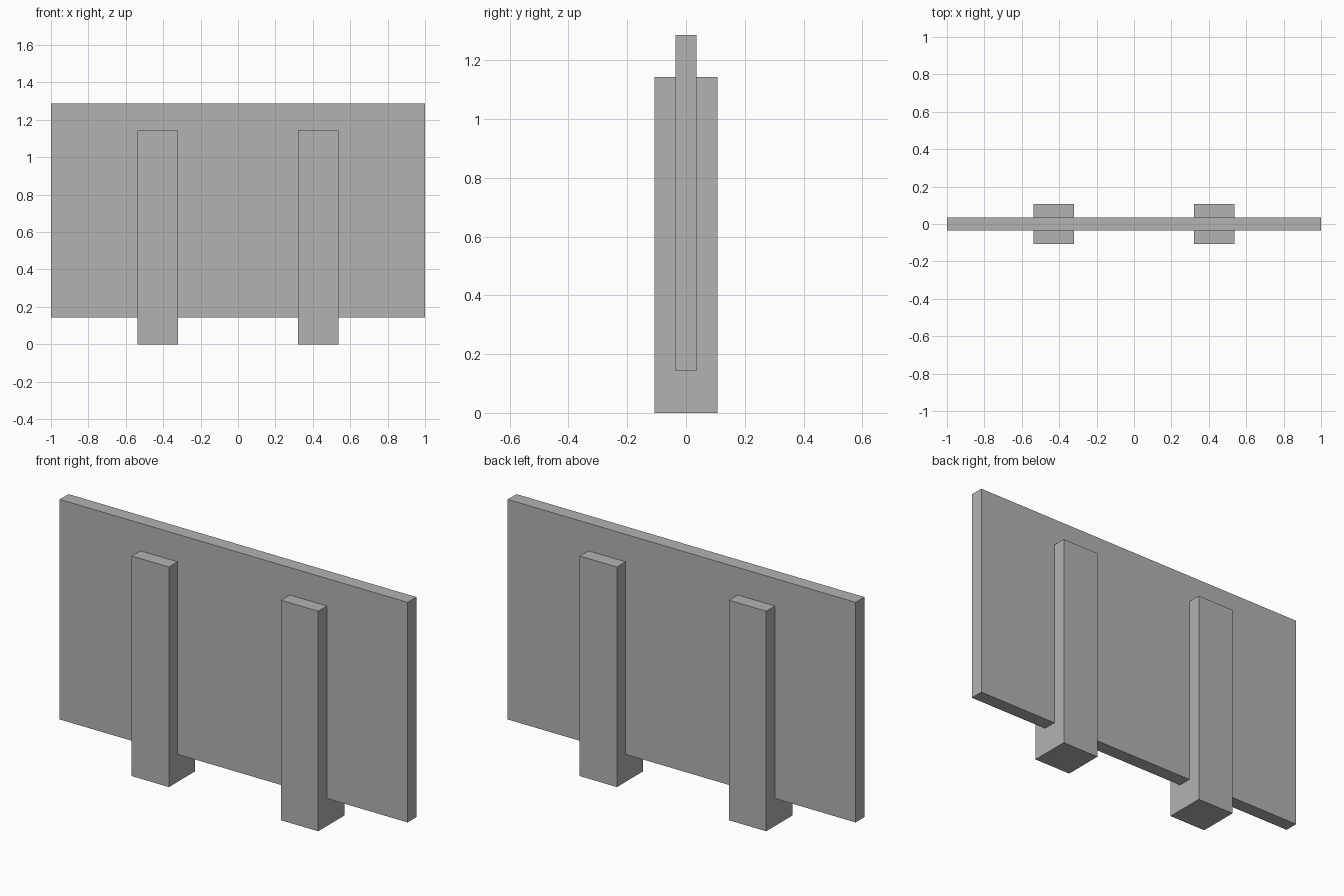
import bpy

if "Cube" in bpy.data.objects:
    bpy.data.objects.remove(bpy.data.objects["Cube"])

# Single grey finish
grey = bpy.data.materials.new("grey")
grey.diffuse_color = (0.45, 0.45, 0.45, 1.0)
grey.use_nodes = True
grey.node_tree.nodes["Principled BSDF"].inputs["Base Color"].default_value = grey.diffuse_color


def box(name, low, high):
    """Axis-aligned box between two corners."""
    bpy.ops.mesh.primitive_cube_add(size=1)
    obj = bpy.context.object
    obj.name = name
    for v in obj.data.vertices:
        v.co = [(a + b) / 2 + c * (b - a) for a, b, c in zip(low, high, v.co)]
    obj.data.materials.append(grey)
    return obj


# Upright board
box("board", (-1, -0.036, 0.143), (1, 0.036, 1.286))

# Two square posts that straddle the board
for side, x in (("left", -0.429), ("right", 0.429)):
    box(side + "_post", (x - 0.107, -0.107, 0), (x + 0.107, 0.107, 1.143))
